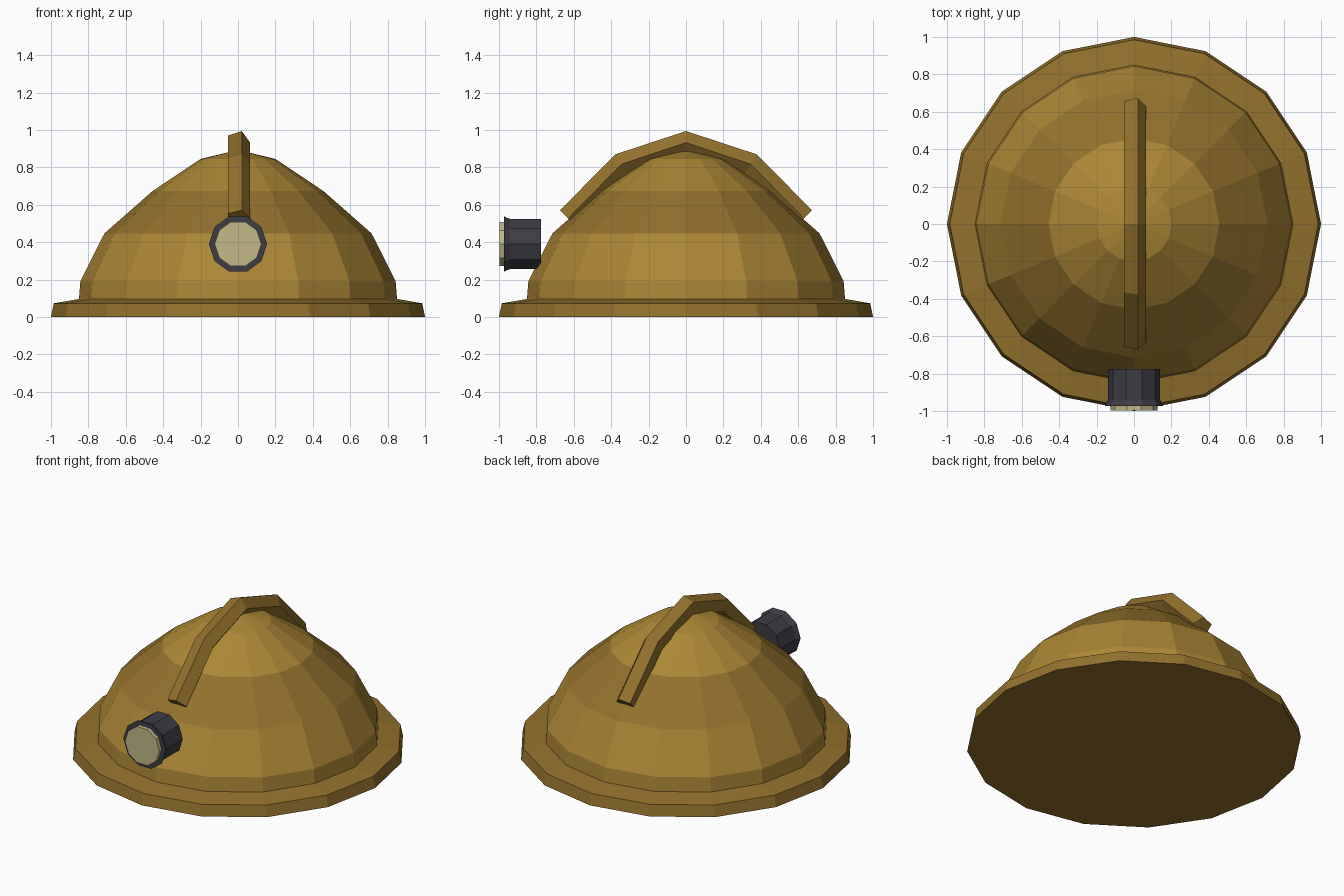
import bpy, bmesh
from math import cos, sin, pi
from mathutils import Vector

if "Cube" in bpy.data.objects:
    bpy.data.objects.remove(bpy.data.objects["Cube"])


def material(name, rgb):
    m = bpy.data.materials.new(name)
    m.diffuse_color = (*rgb, 1)
    m.use_nodes = True
    m.node_tree.nodes["Principled BSDF"].inputs["Base Color"].default_value = m.diffuse_color
    return m


brass = material("brass", (0.41, 0.24, 0.036))
dull_brass = material("dull_brass", (0.29, 0.165, 0.026))
dark = material("dark_metal", (0.048, 0.045, 0.058))
glass = material("lens_glass", (0.54, 0.48, 0.25))


def loft(name, rings, mat):
    """Skin a list of equal-length point rings and cap both ends.
    A ring holding one point is a pole."""
    bm = bmesh.new()
    loops = [[bm.verts.new(p) for p in ring] for ring in rings]
    n = len(loops[0])
    for a, b in zip(loops, loops[1:]):
        for i in range(n):
            j = (i + 1) % n
            if len(b) == 1:
                bm.faces.new((a[i], a[j], b[0]))
            else:
                bm.faces.new((a[i], a[j], b[j], b[i]))
    for loop in (loops[0], loops[-1]):
        if len(loop) > 1:
            bm.faces.new(loop)
    bmesh.ops.recalc_face_normals(bm, faces=bm.faces[:])
    me = bpy.data.meshes.new(name)
    bm.to_mesh(me)
    bm.free()
    me.materials.append(mat)
    ob = bpy.data.objects.new(name, me)
    bpy.context.collection.objects.link(ob)
    return ob


def turned(name, profile, sides, mat, place):
    """Revolve (radius, height) pairs; place maps local to world points."""
    rings = []
    for r, h in profile:
        count = sides if r > 0 else 1
        rings.append([place(r * cos(2 * pi * i / sides), r * sin(2 * pi * i / sides), h)
                      for i in range(count)])
    return loft(name, rings, mat)


def upright(u, v, h):
    return (u, v, h)


def forward(u, v, h):
    return (u, h, 0.39 + v)


# Brim and domed shell
turned("brim", [(1.0, 0), (0.985, 0.073), (0.84, 0.098)], 16, dull_brass, upright)
dome = turned("dome_shell", [(0.85, 0.02), (0.85, 0.10), (0.843, 0.19), (0.714, 0.447),
                             (0.457, 0.673), (0.2, 0.845), (0, 0.893)], 16, brass, upright)

# Duller band around the dome's shoulder
dome.data.materials.append(dull_brass)
for face in dome.data.polygons:
    if 0.45 < face.center.z < 0.66:
        face.material_index = 1

# Crest: five-sided tube mitred along an arched path
half = [(0.63, 0.527), (0.345, 0.817), (0.0, 0.932)]
path = [Vector((0, -y, z)) for y, z in half] + [Vector((0, y, z)) for y, z in half[-2::-1]]
rings = []
for i, p in enumerate(path):
    before = (p - path[max(i - 1, 0)]).normalized()
    after = (path[min(i + 1, len(path) - 1)] - p).normalized()
    t = (before + after).normalized()
    normal = Vector((0, -t.z, t.y))
    rings.append([p + Vector((0.065 * cos(a), 0, 0)) + normal * 0.065 * sin(a)
                  for a in (2 * pi * k / 5 for k in range(5))])
loft("crest", rings, dull_brass)

# Head lamp: housing with a flared rim, and a protruding lens
turned("lamp_housing", [(0.14, -0.775), (0.14, -0.94), (0.155, -0.972)], 10, dark, forward)
turned("lamp_lens", [(0.125, -0.95), (0.125, -0.998)], 10, glass, forward)
